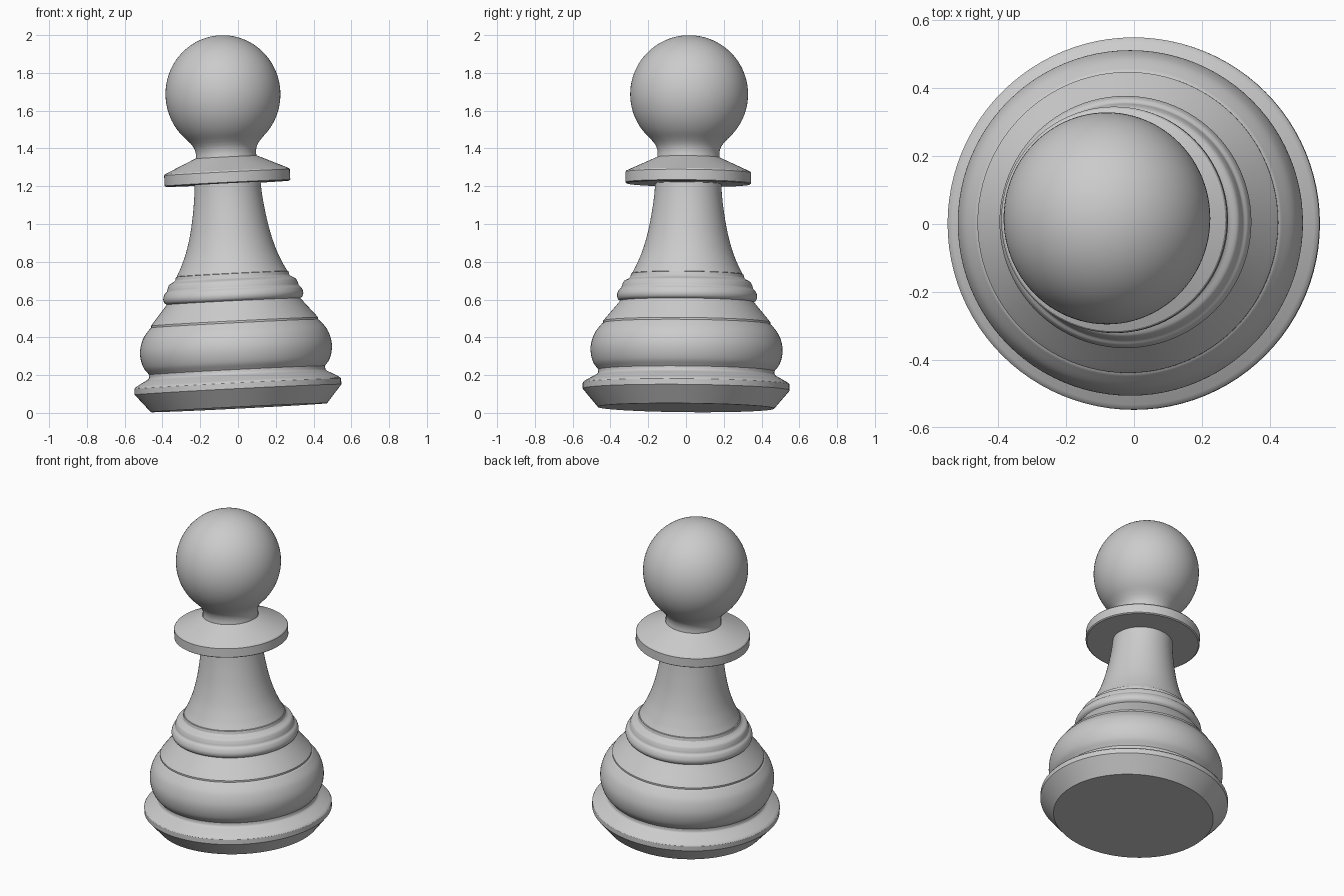
import bpy, bmesh, math
from mathutils import Matrix, Vector

if "Cube" in bpy.data.objects:
    bpy.data.objects.remove(bpy.data.objects["Cube"])

SEG = 96
grey = bpy.data.materials.new("plain grey")
grey.diffuse_color = (0.6, 0.6, 0.6, 1)
grey.use_nodes = True
grey.node_tree.nodes["Principled BSDF"].inputs["Base Color"].default_value = grey.diffuse_color

# the whole piece leans slightly
axis = Vector((-0.051, 0.010, 1)).normalized()
TILT = Matrix.Translation((0.005, 0, 0.0275)) @ \
    Vector((0, 0, 1)).rotation_difference(axis).to_matrix().to_4x4()


def spline(pts, n=8):
    """Smooth curve through (radius, height) points."""
    p = [Vector(q) for q in pts]
    p = [2 * p[0] - p[1]] + p + [2 * p[-1] - p[-2]]
    out = []
    for a, b, c, d in zip(p, p[1:], p[2:], p[3:]):
        for i in range(n):
            t = i / n
            out.append(0.5 * (2 * b + (c - a) * t + (2 * a - 5 * b + 4 * c - d) * t * t
                              + (3 * b - a - 3 * c + d) * t ** 3))
    return [tuple(v) for v in out] + [tuple(pts[-1])]


def lathe(name, profile, sx=1.0):
    bm = bmesh.new()
    rings = []
    for r, z in profile:
        if r < 1e-5:
            rings.append([bm.verts.new((0, 0, z))])
        else:
            rings.append([bm.verts.new((r * sx * math.cos(k * math.tau / SEG),
                                        r * math.sin(k * math.tau / SEG), z))
                          for k in range(SEG)])
    for a, b in zip(rings, rings[1:]):
        for k in range(SEG):
            j = (k + 1) % SEG
            if len(a) == 1:
                bm.faces.new((a[0], b[j], b[k]))
            elif len(b) == 1:
                bm.faces.new((a[k], a[j], b[0]))
            else:
                bm.faces.new((a[k], a[j], b[j], b[k]))
    me = bpy.data.meshes.new(name)
    bm.to_mesh(me)
    bm.free()
    ob = bpy.data.objects.new(name, me)
    bpy.context.collection.objects.link(ob)
    me.materials.append(grey)
    me.transform(TILT)
    bpy.ops.object.select_all(action='DESELECT')
    ob.select_set(True)
    bpy.context.view_layer.objects.active = ob
    bpy.ops.object.shade_smooth_by_angle(angle=math.radians(30))
    return ob


# foot with sharp rim
lathe("foot", [(0, 0), (0.467, 0), (0.548, 0.096), (0.548, 0.126)]
      + spline([(0.543, 0.134), (0.505, 0.156), (0.476, 0.172), (0.468, 0.182), (0.466, 0.20)], 4))

# round belly and sloping shoulder
lathe("belly", spline([(0.466, 0.198), (0.493, 0.235), (0.507, 0.285), (0.506, 0.335),
                       (0.488, 0.39), (0.455, 0.435), (0.443, 0.446)])
      + [(0.443, 0.456)] + spline([(0.436, 0.465), (0.40, 0.508), (0.365, 0.55), (0.353, 0.566)], 4))

# beads above the shoulder
lathe("beads", spline([(0.353, 0.562), (0.367, 0.575), (0.371, 0.595), (0.363, 0.618),
                       (0.350, 0.632), (0.345, 0.648), (0.335, 0.668), (0.312, 0.681),
                       (0.302, 0.69)], 6) + [(0.298, 0.708), (0.27, 0.714)])

# flared neck
lathe("neck", spline([(0.293, 0.71), (0.270, 0.755), (0.239, 0.83), (0.212, 0.925),
                      (0.192, 1.03), (0.180, 1.12), (0.175, 1.19)]))

# collar disc
lathe("collar", [(0.17, 1.188), (0.326, 1.187), (0.333, 1.192), (0.333, 1.247),
                 (0.328, 1.254), (0.165, 1.328)])

# head ball flowing into its short stem
R, C = 0.312, 1.662
ball = [(R * math.cos(a), C + R * math.sin(a))
        for a in (math.radians(-48 + 138 * i / 40) for i in range(40))]
lathe("head", spline([(0.165, 1.322), (0.164, 1.355), (0.172, 1.384), (0.190, 1.412)], 5)[:-1]
      + ball + [(0, C + R)], 0.975)
